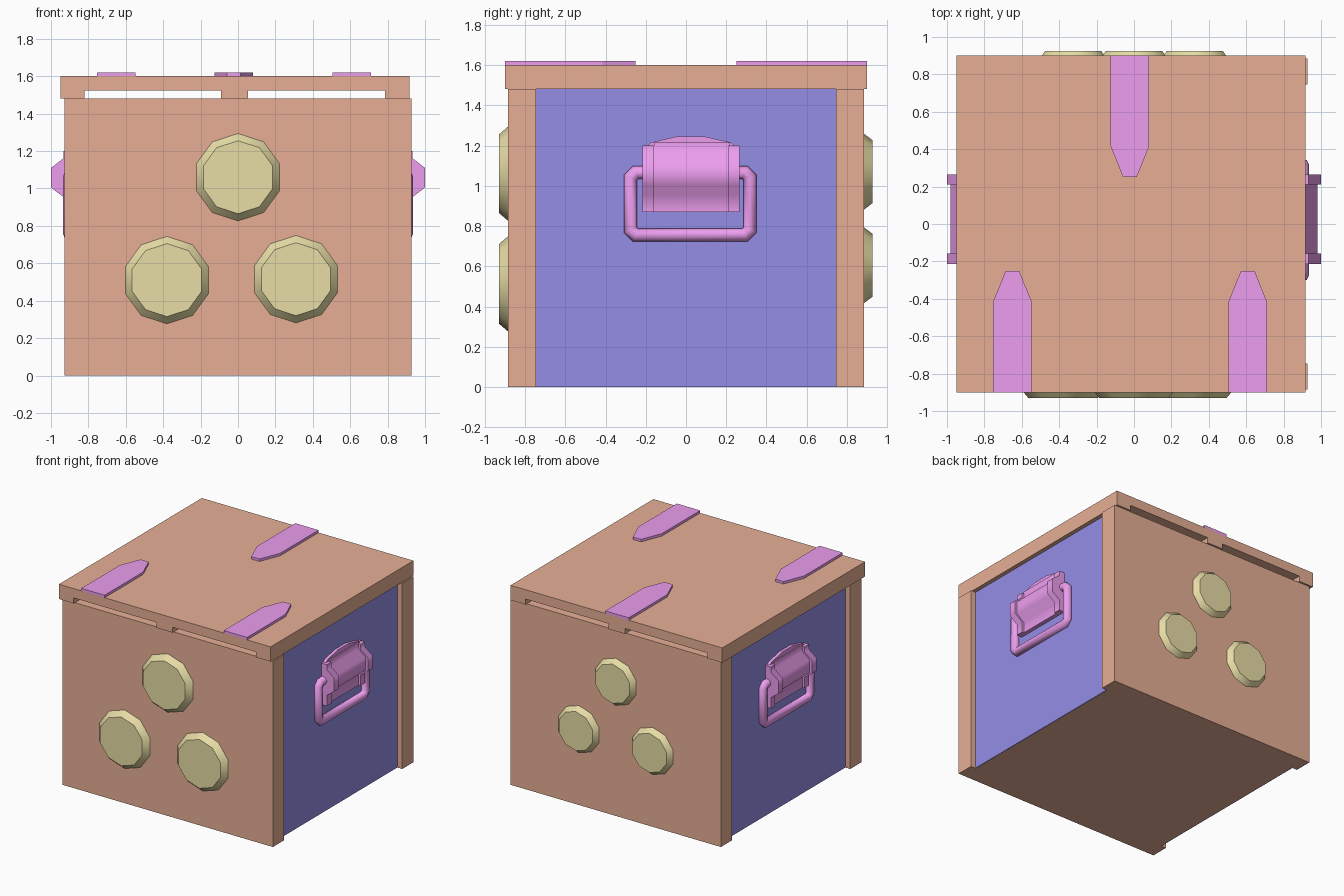
import bpy, bmesh
from math import cos, sin, pi, radians
from mathutils import Vector

if "Cube" in bpy.data.objects:
    bpy.data.objects.remove(bpy.data.objects["Cube"])


def material(name, rgb):
    m = bpy.data.materials.new(name)
    m.diffuse_color = (*rgb, 1)
    m.use_nodes = True
    m.node_tree.nodes["Principled BSDF"].inputs["Base Color"].default_value = m.diffuse_color
    return m


WOOD = material("wood", (0.80, 0.43, 0.30))
BLUE = material("panel_blue", (0.30, 0.27, 0.80))
GOLD = material("gold", (0.80, 0.72, 0.38))
PURPLE = material("purple_metal", (0.84, 0.34, 0.86))


def finish(obj, mat, mirror=False, smooth=None):
    obj.data.materials.append(mat)
    bpy.ops.object.select_all(action='DESELECT')
    obj.select_set(True)
    bpy.context.view_layer.objects.active = obj
    if smooth:
        bpy.ops.object.shade_smooth_by_angle(angle=radians(smooth))
    if mirror:
        obj.modifiers.new("Mirror", 'MIRROR').use_axis = (True, False, False)
    return obj


def loft(name, rings, mat, **kw):
    """Closed solid through rings of points with equal counts."""
    bm = bmesh.new()
    loops = [[bm.verts.new(p) for p in ring] for ring in rings]
    n = len(loops[0])
    for a, b in zip(loops, loops[1:]):
        for i in range(n):
            j = (i + 1) % n
            bm.faces.new((a[i], a[j], b[j], b[i]))
    bm.faces.new(loops[0])
    bm.faces.new(loops[-1])
    bmesh.ops.recalc_face_normals(bm, faces=bm.faces)
    me = bpy.data.meshes.new(name)
    bm.to_mesh(me)
    bm.free()
    obj = bpy.data.objects.new(name, me)
    bpy.context.collection.objects.link(obj)
    return finish(obj, mat, **kw)


def prism(name, profile, axis, lo, hi, mat, **kw):
    """Extrude a 2D profile along an axis from lo to hi."""
    def put(p, d):
        v = list(p)
        v.insert('xyz'.index(axis), d)
        return v
    return loft(name, [[put(p, d) for p in profile] for d in (lo, hi)], mat, **kw)


# Chest body: plan outline with both sides recessed between corner posts
X, Y, RX, RY = 0.928, 0.885, 0.88, 0.745
prism("chest_body", [(-X, -Y), (X, -Y), (X, -RY), (RX, -RY), (RX, RY), (X, RY),
                     (X, Y), (-X, Y), (-X, RY), (-RX, RY), (-RX, -RY), (-X, -RY)],
      'z', 0, 1.482, WOOD)

# Blue side panels
prism("side_panel", [(-RY, 0.001), (RY, 0.001), (RY, 1.481), (-RY, 1.481)],
      'x', 0.87, 0.886, BLUE, mirror=True)

# Lid with two slots along the underside
prism("lid", [(-0.95, 1.482), (-0.82, 1.482), (-0.82, 1.525), (-0.09, 1.525),
              (-0.09, 1.482), (0.053, 1.482), (0.053, 1.525), (0.787, 1.525),
              (0.787, 1.482), (0.918, 1.482), (0.918, 1.60), (-0.95, 1.60)],
      'y', -0.90, 0.90, WOOD)

# Pointed straps on the lid: centre x, direction from the edge
for name, cx, s in (("front_left_strap", -0.65, 1), ("front_right_strap", 0.608, 1),
                    ("back_strap", -0.022, -1)):
    half = [(0.103, -0.90), (0.103, -0.415), (0.036, -0.25)]
    outline = [(cx + x, s * y) for x, y in half] + [(cx - x, s * y) for x, y in half[::-1]]
    prism(name, outline, 'z', 1.595, 1.62, PURPLE)


# Ten-sided bevelled studs on front and back
def stud(name, x, z, r, r_top, y0, y1):
    ring = lambda rad, y: [(x + rad * cos(pi / 2 + i * pi / 5), y,
                            z + rad * sin(pi / 2 + i * pi / 5)) for i in range(10)]
    loft(name, [ring(r, y0), ring(r_top, y1)], GOLD, smooth=40)


for i, (x, z) in enumerate([(0, 1.06), (-0.38, 0.51), (0.31, 0.515)]):
    stud(f"front_stud_{i + 1}", x, z, 0.238, 0.195, -0.88, -0.93)
for i, (x, z) in enumerate([(0, 1.07), (-0.325, 0.605), (0.325, 0.605)]):
    stud(f"back_stud_{i + 1}", x, z, 0.192, 0.157, 0.88, 0.926)


# Handle bracket: arched backplate, bulged centre and two end ribs (both sides)
prism("handle_backplate", [(-0.215, 0.87), (0.265, 0.87), (0.265, 1.175), (0.225, 1.215),
                           (0.09, 1.245), (-0.045, 1.245), (-0.175, 1.215), (-0.215, 1.175)],
      'x', 0.88, 0.91, PURPLE, mirror=True)


def bracket(name, out, base, top, y0, y1):
    prof = [(0.88, 0.87), (base, 0.87), (base, 0.955), (out, 1.005), (out, 1.11),
            (base, 1.16), (base, top), (0.88, top)]
    loft(name, [[(x, y, z) for x, z in prof] for y in (y0, y1)], PURPLE,
         mirror=True, smooth=60)


bracket("handle_bracket", 0.98, 0.918, 1.215, -0.16, 0.215)
bracket("bracket_front_rib", 1.0, 0.934, 1.20, -0.215, -0.158)
bracket("bracket_back_rib", 1.0, 0.934, 1.20, 0.21, 0.265)

# Swing handle: round tube bent into a chamfered loop
cu = bpy.data.curves.new("swing_handle", 'CURVE')
cu.dimensions = '3D'
cu.bevel_depth = 0.035
cu.bevel_resolution = 2
y0, y1, z0, z1, c = -0.275, 0.318, 0.755, 1.066, 0.025
path = [(y0 + c, z0), (y1 - c, z0), (y1, z0 + c), (y1, z1 - c),
        (y1 - c, z1), (y0 + c, z1), (y0, z1 - c), (y0, z0 + c)]
sp = cu.splines.new('POLY')
sp.points.add(len(path) - 1)
for p, (y, z) in zip(sp.points, path):
    p.co = (0.90, y, z, 1)
sp.use_cyclic_u = True
ob = bpy.data.objects.new("swing_handle", cu)
bpy.context.collection.objects.link(ob)
bpy.ops.object.select_all(action='DESELECT')
ob.select_set(True)
bpy.context.view_layer.objects.active = ob
bpy.ops.object.convert(target='MESH')
finish(bpy.context.view_layer.objects.active, PURPLE, mirror=True, smooth=50)
